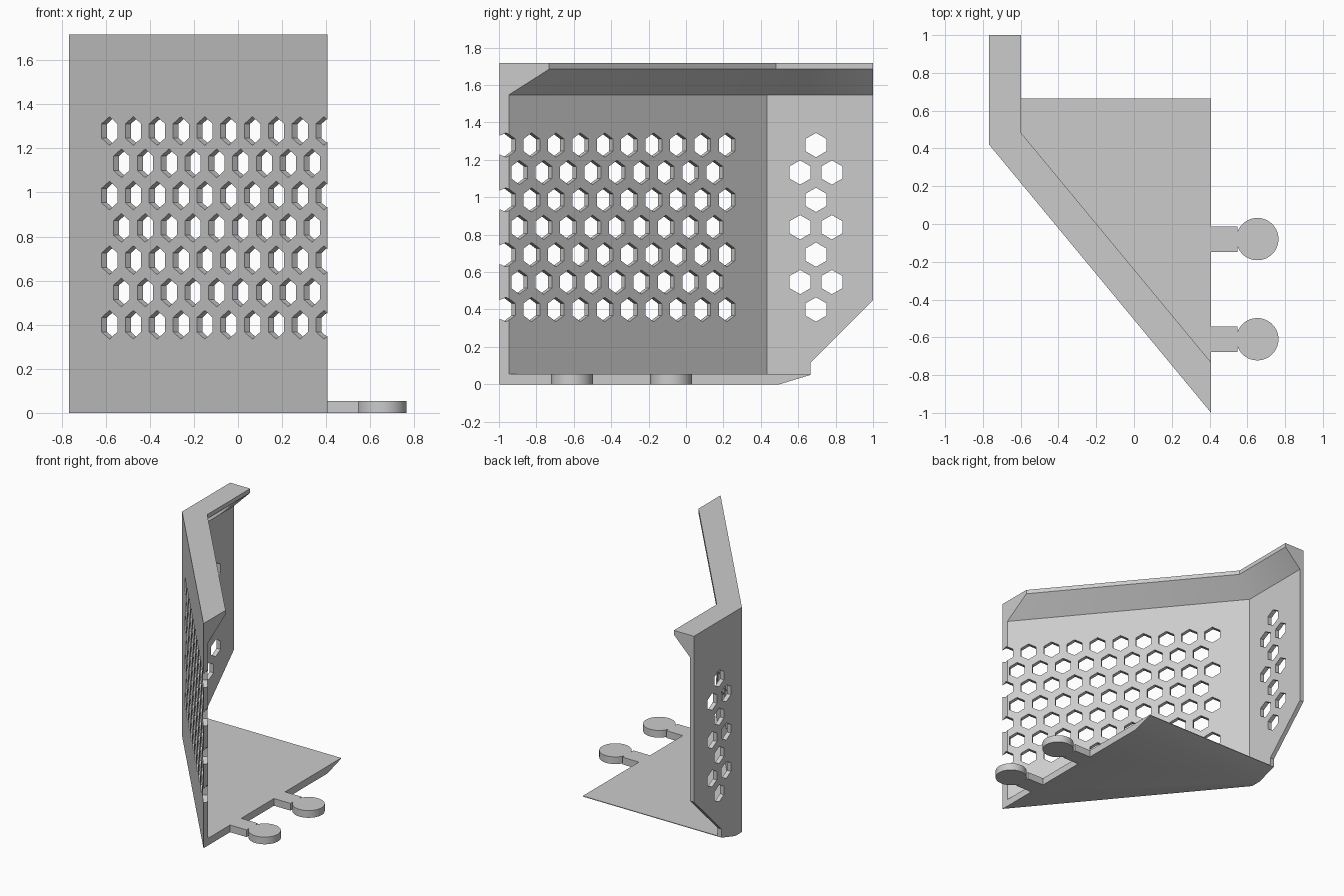
import bpy, bmesh
from math import sin, cos, asin, pi
from mathutils import Vector

cube = bpy.data.objects.get("Cube")
if cube:
    bpy.data.objects.remove(cube, do_unlink=True)

grey = bpy.data.materials.new("light grey")
grey.use_nodes = True
grey.diffuse_color = (0.6, 0.6, 0.6, 1)
grey.node_tree.nodes["Principled BSDF"].inputs["Base Color"].default_value = (0.6, 0.6, 0.6, 1)

XR, XL, THICK, PLATE = 0.407, -0.767, 0.033, 0.055
START, CORNER = Vector((XR, -0.998, 0)), Vector((XL, 0.42, 0))
along = (CORNER - START).normalized()          # along the slanted wall
inward = Vector((along.y, -along.x, 0))        # its inner normal
up = Vector((0, 0, 1))


def loft(bm, rings):
    """Skin a list of equal rings and cap both ends."""
    rows = [[bm.verts.new(p) for p in ring] for ring in rings]
    n = len(rows[0])
    for a, b in zip(rows, rows[1:]):
        for i in range(n):
            j = (i + 1) % n
            bm.faces.new((a[i], a[j], b[j], b[i]))
    bm.faces.new(rows[0][::-1])
    bm.faces.new(rows[-1])


def make(name, bm):
    bmesh.ops.recalc_face_normals(bm, faces=bm.faces)
    me = bpy.data.meshes.new(name)
    bm.to_mesh(me)
    bm.free()
    me.materials.append(grey)
    ob = bpy.data.objects.new(name, me)
    bpy.context.collection.objects.link(ob)
    return ob


def cut(ob, cutter):
    mod = ob.modifiers.new("cut", "BOOLEAN")
    mod.operation, mod.solver, mod.object = "DIFFERENCE", "EXACT", cutter
    bpy.context.view_layer.objects.active = ob
    bpy.ops.object.modifier_apply(modifier=mod.name)


def plan(d):
    """Wall line moved inward by d: slanted end, corner, back end."""
    y0 = START.y + d / inward.y
    slope = along.y / -along.x
    return [(XR, y0), (XL + d, y0 + slope * (XR - XL - d)), (XL + d, 1.0)]


# Wall with its sloped top flange, swept round the corner
section = [(0, 0), (THICK, 0), (THICK, 1.548), (0.17, 1.685), (0.17, 1.717), (0, 1.717)]
bm = bmesh.new()
loft(bm, [[(*plan(d)[k], z) for d, z in section] for k in range(3)])
wall = make("wall_with_flange", bm)

# Base plate with two round tabs
outline = [plan(0.005)[0]]
for yc in (-0.61, -0.08):
    xc, r, neck_x, half = 0.653, 0.112, 0.547, 0.067
    gap = asin(0.036 / r)
    outline += [(XR, yc - half), (neck_x, yc - half)]
    for i in range(49):
        a = -pi + gap + i * (2 * pi - 2 * gap) / 48
        outline.append((xc + r * cos(a), yc + r * sin(a)))
    outline += [(neck_x, yc + half), (XR, yc + half)]
outline += [(XR, 0.667), (XL + 0.005, 0.667), plan(0.005)[1]]
bm = bmesh.new()
loft(bm, [[(x, y, z) for x, y in outline] for z in (0, PLATE)])
plate = make("base_plate_with_tabs", bm)

# Bevelled lower back corner
bevel = [(0.17, -0.1), (0.5, 0), (0.665, 0.05), (0.665, 0.115), (1.1, 0.55), (1.1, -0.1)]
bm = bmesh.new()
loft(bm, [[(x, y, z) for y, z in bevel] for x in (-1, 1)])
corner_cutter = make("corner_cutter", bm)

# Staggered hexagonal holes
STEP, RADIUS = 0.1695, 0.065


def hexagon(bm, centre, side, normal):
    ring = [centre + RADIUS * (sin(i * pi / 3) * side + cos(i * pi / 3) * up) for i in range(6)]
    loft(bm, [[p + normal * h for p in ring] for h in (-0.05, 0.08)])


bm = bmesh.new()
back = Vector((0, 1, 0))
for row in range(7):
    z = 0.4 + row * 0.1465
    odd = row % 2
    for i in range(10 - odd):
        hexagon(bm, CORNER - along * (0.288 + (i + odd / 2) * STEP) + up * z, along, inward)
    for y in ((0.61, 0.78) if odd else (0.695,)):
        hexagon(bm, Vector((XL, y, z)), back, Vector((1, 0, 0)))
hole_cutter = make("hole_cutter", bm)

cut(wall, corner_cutter)
cut(wall, hole_cutter)
cut(plate, corner_cutter)
for helper in (corner_cutter, hole_cutter):
    bpy.data.objects.remove(helper, do_unlink=True)

# Smooth tabs, crisp edges elsewhere
for ob in (wall, plate):
    bpy.ops.object.select_all(action="DESELECT")
    ob.select_set(True)
    bpy.context.view_layer.objects.active = ob
    bpy.ops.object.shade_smooth_by_angle(angle=pi / 6)
